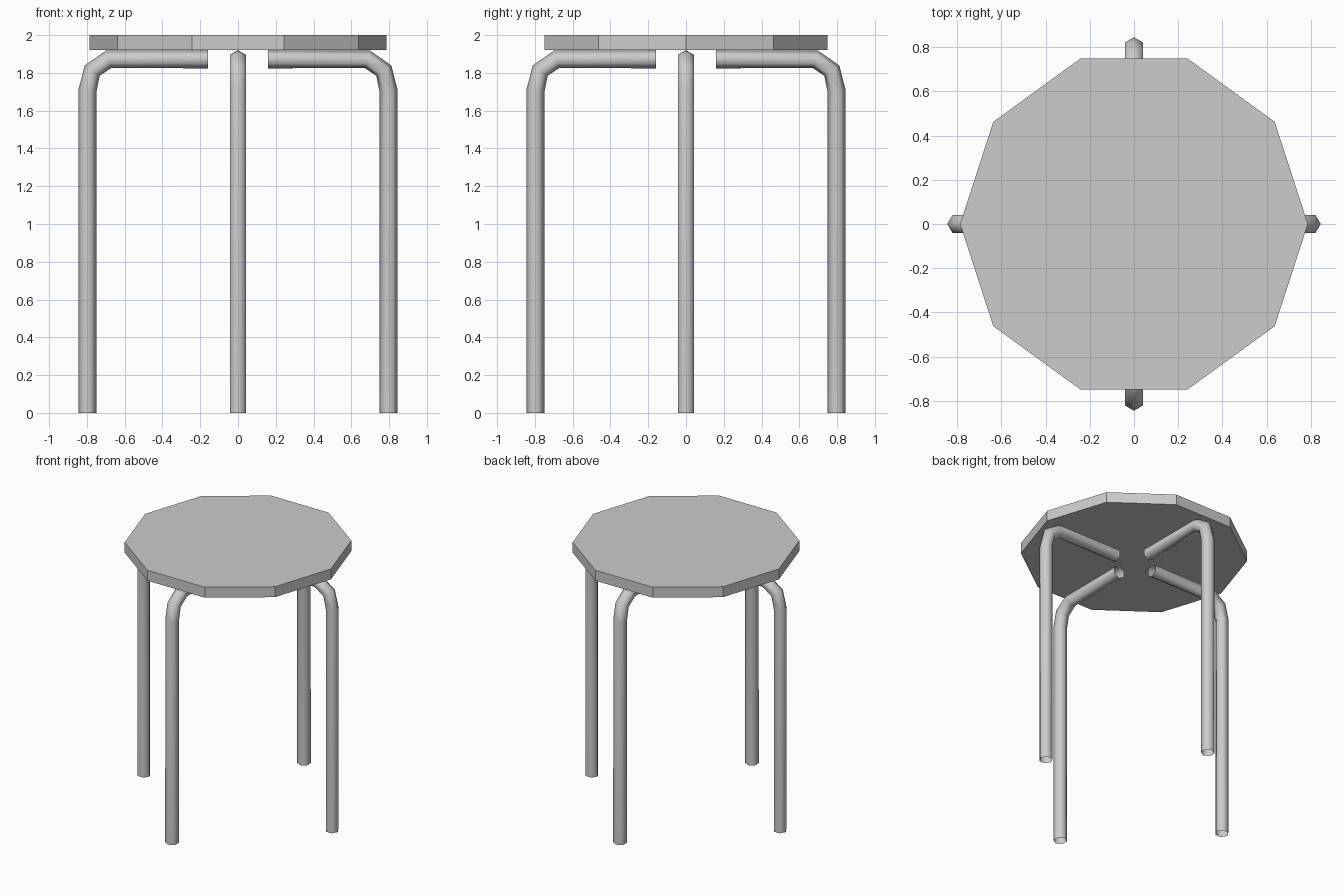
import bpy, bmesh
from math import cos, sin, pi
from mathutils import Vector, Matrix

if "Cube" in bpy.data.objects:
    bpy.data.objects.remove(bpy.data.objects["Cube"])

TUBE_R, SIDES = 0.048, 6
# Leg centreline in (outward, up): under the seat, round the bend, down to the floor
PATH = [Vector(p) for p in ((0.16, 1.872), (0.685, 1.872), (0.772, 1.812),
                            (0.797, 1.705), (0.797, 0.0))]

# Ten-sided seat with a corner on the x axis
bpy.ops.mesh.primitive_cylinder_add(vertices=10, radius=0.787, depth=0.08,
                                    location=(0, 0, 1.96), rotation=(0, 0, pi / 2))
seat = bpy.context.object
seat.name = "seat"


def make_leg(name, angle):
    """Open hexagonal tube swept along PATH, turned about z."""
    bm = bmesh.new()
    rings = []
    for i, p in enumerate(PATH):
        before = (p - PATH[i - 1]).normalized() if i else Vector((0, 0))
        after = (PATH[i + 1] - p).normalized() if i < len(PATH) - 1 else Vector((0, 0))
        t = (before + after).normalized()
        out = Vector((-t.y, t.x))  # outer side of the bend
        ring = []
        for k in range(SIDES):
            a = 2 * pi * k / SIDES
            q = p + out * TUBE_R * cos(a)
            ring.append(bm.verts.new((q.x, TUBE_R * sin(a), q.y)))
        rings.append(ring)
    for r0, r1 in zip(rings, rings[1:]):
        for k in range(SIDES):
            n = (k + 1) % SIDES
            bm.faces.new((r0[k], r1[k], r1[n], r0[n])).smooth = True
    bm.normal_update()
    if bm.faces[:][0].normal.z < 0:  # first face lies on the top of the tube
        bmesh.ops.reverse_faces(bm, faces=bm.faces[:])
    bm.transform(Matrix.Rotation(angle, 4, 'Z'))
    mesh = bpy.data.meshes.new(name)
    bm.to_mesh(mesh)
    bm.free()
    bpy.context.collection.objects.link(bpy.data.objects.new(name, mesh))


# Four bent tube legs
for i, name in enumerate(("right_leg", "back_leg", "left_leg", "front_leg")):
    make_leg(name, i * pi / 2)
